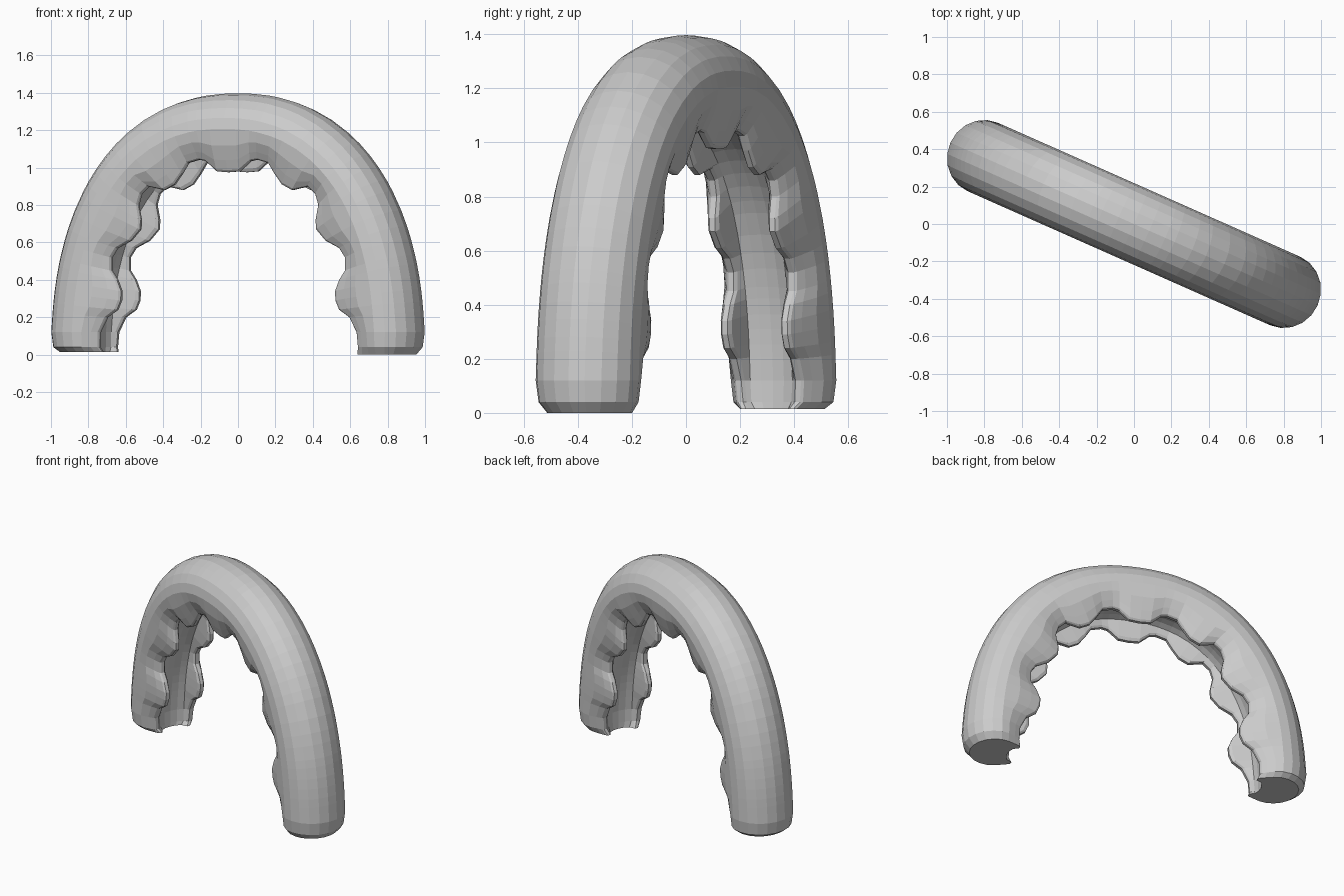
import bpy, bmesh, math
from mathutils import Vector

if "Cube" in bpy.data.objects:
    bpy.data.objects.remove(bpy.data.objects["Cube"])

YAW = math.radians(-23.9)
R, RV = 0.19, 0.2              # tube radius outward and sideways
HALF_W, TOP, POWER = 0.884, 1.207, 2.28

# Centre line of the arch: half a superellipse in the local x-z plane
centre = []
for i in range(801):
    a = math.pi / 2 * i / 800
    centre.append(Vector((HALF_W * max(0, math.cos(a)) ** (2 / POWER),
                          TOP * math.sin(a) ** (2 / POWER))))
centre[-1] = Vector((0, TOP))

# Scalloped inner edge, from the foot up to the middle (right half)
edge = [(.745, 0), (.757, .04), (.752, .12), (.71, .2), (.65, .24), (.628, .29),
        (.626, .34), (.65, .4), (.684, .45), (.684, .52), (.65, .57),
        (.57, .61), (.515, .67), (.512, .72), (.528, .8), (.51, .86),
        (.465, .90), (.375, .88), (.315, .91), (.27, .97), (.235, 1.025),
        (.17, 1.043), (.13, 1.035), (.065, .98), (0, .975)]
foot_scale = [.8, .95, 1.0]    # rounded foot


def section(depth):
    """Half outline (v, s): back of tube, flank, thin lip, shallow channel."""
    arc = [(RV * math.sin(math.radians(t)), R * math.cos(math.radians(t)))
           for t in (0, 18, 36, 54, 72, 90)]
    return arc + [(.188, -depth * .38), (.162, -depth * .72), (.142, -depth * .95),
                  (.132, -depth), (.110, -depth), (.1, -depth * .92),
                  (.085, -.105), (.045, -.092), (0, -.088)]


# Sweep the section along the arch
bm = bmesh.new()
rings = []
for i, e in enumerate(edge):
    e = Vector(e)
    if i < 3:
        c = Vector((HALF_W, e.y))
    elif i == len(edge) - 1:
        c = centre[-1]
    else:
        c = min(centre, key=lambda p: (p - e).length)
    out = (c - e).normalized()
    half = section((c - e).length)
    loop = half + [(-v, s) for v, s in half[-2:0:-1]]
    k = foot_scale[i] if i < 3 else 1
    ring = []
    for v, s in loop:
        s = (s + .04) * k - .04 if s > -.04 else s
        p = c + out * s
        ring.append(bm.verts.new((p.x, v * k, p.y)))
    rings.append(ring)
for a, b in zip(rings, rings[1:]):
    n = len(a)
    for j in range(n):
        bm.faces.new((a[j], a[(j + 1) % n], b[(j + 1) % n], b[j]))
bm.faces.new(rings[0])

# Mirror to the other side, whose foot is slightly shorter
geom = bm.verts[:] + bm.edges[:] + bm.faces[:]
copy = bmesh.ops.duplicate(bm, geom=geom)["geom"]
for v in copy:
    if isinstance(v, bmesh.types.BMVert):
        v.co.x = -v.co.x
        v.co.z = max(v.co.z, .015)
bmesh.ops.remove_doubles(bm, verts=bm.verts[:], dist=1e-5)
bmesh.ops.recalc_face_normals(bm, faces=bm.faces[:])

mesh = bpy.data.meshes.new("scalloped_arch")
bm.to_mesh(mesh)
bm.free()
arch = bpy.data.objects.new("scalloped_arch", mesh)
arch.rotation_euler.z = YAW
bpy.context.collection.objects.link(arch)
